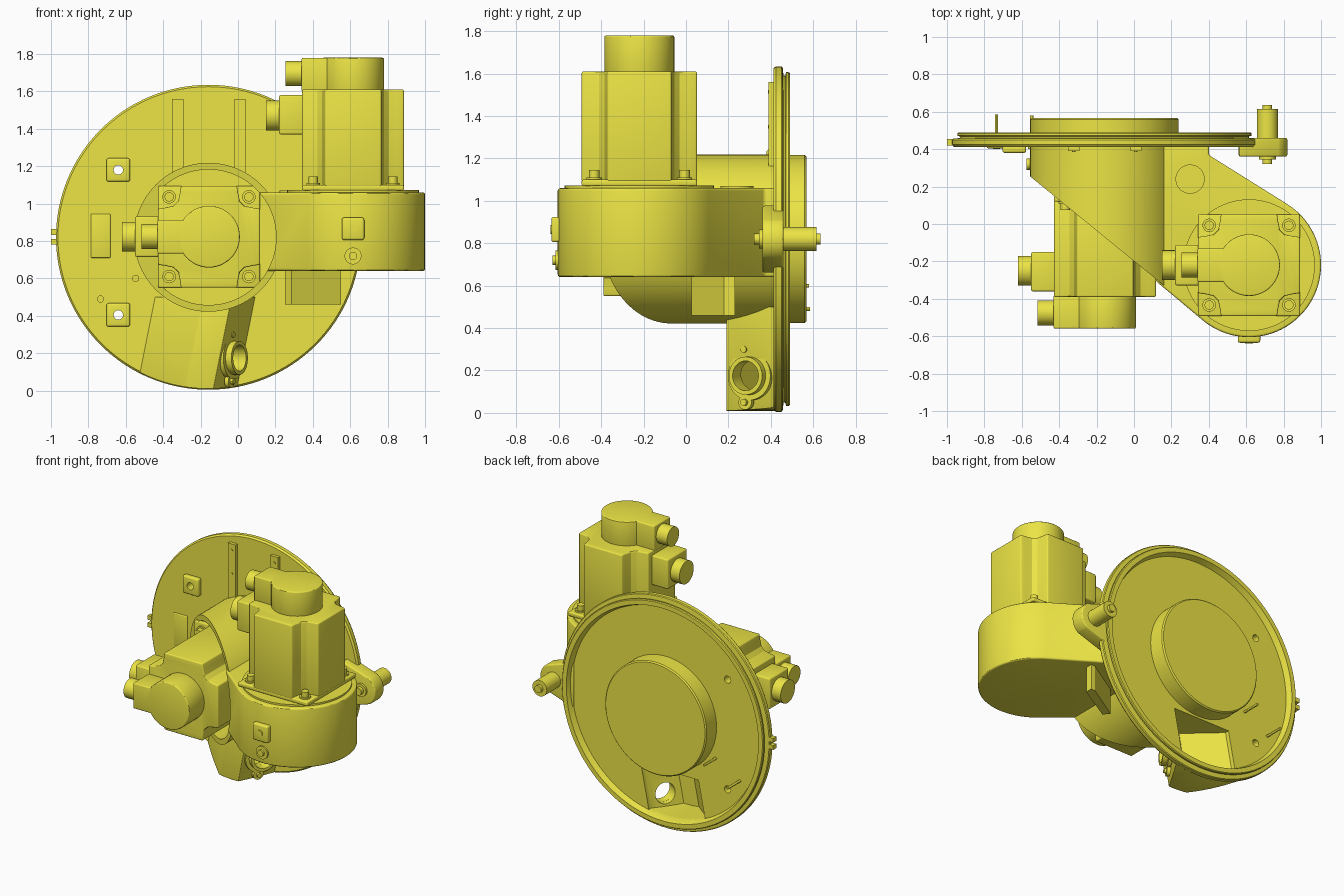
import bpy, bmesh
from math import sin, cos, radians, pi
from mathutils import Vector, Matrix

if "Cube" in bpy.data.objects:
    bpy.data.objects.remove(bpy.data.objects["Cube"])

mat = bpy.data.materials.new("yellow_paint")
mat.diffuse_color = (0.84, 0.78, 0.06, 1)
mat.use_nodes = True
mat.node_tree.nodes["Principled BSDF"].inputs["Base Color"].default_value = mat.diffuse_color
parts = []


def finish(bm, name, M=None):
    bmesh.ops.remove_doubles(bm, verts=bm.verts, dist=1e-5)
    bmesh.ops.recalc_face_normals(bm, faces=bm.faces)
    if M:
        bm.transform(M)
    me = bpy.data.meshes.new(name)
    bm.to_mesh(me)
    bm.free()
    ob = bpy.data.objects.new(name, me)
    bpy.context.collection.objects.link(ob)
    me.materials.append(mat)
    parts.append(ob)
    return ob


def loft(name, rings, M=None):
    bm = bmesh.new()
    vs = [[bm.verts.new(p) for p in r] for r in rings]
    n = len(vs[0])
    for a, b in zip(vs, vs[1:]):
        for i in range(n):
            bm.faces.new((a[i], a[(i + 1) % n], b[(i + 1) % n], b[i]))
    bm.faces.new(vs[0])
    bm.faces.new(vs[-1])
    return finish(bm, name, M)


def prism(name, pts, a, b, axis='z', M=None):
    put = (lambda p, h: (p[0], p[1], h)) if axis == 'z' else (lambda p, h: (p[0], h, p[1]))
    return loft(name, [[put(p, h) for p in pts] for h in (a, b)], M)


def box(name, x0, x1, y0, y1, z0, z1, M=None, bev=0.0):
    ob = prism(name, [(x0, y0), (x1, y0), (x1, y1), (x0, y1)], z0, z1, M=M)
    return bevel(ob, bev) if bev else ob


def cyl(name, p0, p1, r, M=None, n=48):
    p0, p1 = Vector(p0), Vector(p1)
    bm = bmesh.new()
    bmesh.ops.create_cone(bm, cap_ends=True, segments=n, radius1=r, radius2=r, depth=(p1 - p0).length)
    bm.transform(Matrix.Translation((p0 + p1) / 2) @ (p1 - p0).to_track_quat('Z', 'Y').to_matrix().to_4x4())
    return finish(bm, name, M)


def arc(cx, cy, r, a0, a1, n):
    return [(cx + r * cos(radians(a0 + (a1 - a0) * i / n)),
             cy + r * sin(radians(a0 + (a1 - a0) * i / n))) for i in range(n + 1)]


def bake(ob):
    dg = bpy.context.evaluated_depsgraph_get()
    me = bpy.data.meshes.new_from_object(ob.evaluated_get(dg))
    ob.modifiers.clear()
    ob.data = me
    return ob


def bevel(ob, w):
    m = ob.modifiers.new("bevel", 'BEVEL')
    m.width, m.segments, m.angle_limit = w, 3, radians(40)
    return bake(ob)


def boolean(ob, cutter, op='DIFFERENCE'):
    m = ob.modifiers.new("bool", 'BOOLEAN')
    m.object, m.operation, m.solver = cutter, op, 'EXACT'
    return bake(ob)


def discard(*obs):
    for o in obs:
        parts.remove(o)
        bpy.data.objects.remove(o)


CX, CZ = -0.158, 0.82      # disc centre
DX, DY = 0.615, -0.22      # drum centre

# Round base disc with grooved rim and rear boss, turned about the y axis
prof = [(0, .568), (.388, .568), (.396, .56), (.396, .45), (.735, .45), (.75, .49), (.782, .49), (.787, .484),
        (.787, .472), (.772, .468), (.772, .46), (.81, .456), (.815, .45), (.815, .424), (.805, .412), (0, .412)]
bm = bmesh.new()
vs = [bm.verts.new((r, 0, y)) for r, y in prof]
es = [bm.edges.new(e) for e in zip(vs, vs[1:])]
bmesh.ops.spin(bm, geom=vs + es, cent=(0, 0, 0), axis=(0, 0, 1), angle=2 * pi, steps=128)
disc = finish(bm, "base_disc", Matrix.Translation((CX, 0, CZ)) @ Matrix.Rotation(-pi / 2, 4, 'X'))

# Lower wedge housing, hollow from the back
def wedge(name, sec, z0, z1):
    return loft(name, [[(x + (z - .17) * .2, y, z) for x, y in sec] for z in (z0, z1)])

housing = wedge("cable_housing", [(-.53, .43), (-.25, .19), (-.1, .19), (.035, .43)], -.03, .5)
trim = cyl("trim", (CX, 0, CZ), (CX, .6, CZ), .81, n=128)
boolean(housing, trim, 'INTERSECT')
bevel(housing, .01)
hollow = wedge("hollow", [(-.46, .6), (-.46, .42), (-.24, .22), (-.12, .22), (-.01, .42), (-.01, .6)], 0, .41)
trim2 = cyl("trim2", (CX, 0, CZ), (CX, .7, CZ), .735, n=128)
boolean(hollow, trim2, 'INTERSECT')
boolean(housing, hollow)
boolean(disc, hollow)

# Cable socket on the slanted side of the housing
c, n = Vector((-.035, .305, .175)), Vector((.87, -.49, 0))
bore = cyl("bore", c - n * .15, c + n * .15, .07)
flange = cyl("socket_flange", c - n * .01, c + n * .015, .115)
ring = cyl("socket_ring", c, c + n * .05, .09)
for o in (housing, flange, ring):
    boolean(o, bore)
for s in (-1, 1):
    p = c + Vector((-.012, -.02, s * .125))
    cyl("socket_lug", p - n * .01, p + n * .014, .035, n=24)
    cyl("socket_screw", p, p + n * .03, .016, n=12)
discard(trim, trim2, hollow, bore)

# Hollow tube behind the first motor, sliced diagonally
tube = cyl("motor_tube", (CX, -.7, CZ), (CX, .43, CZ), .398, n=96)
slicer = prism("slicer", [(-1.0, .617), (.8, -.851), (.8, -2), (-1, -2)], -.5, 2)
boolean(tube, slicer)
pocket = cyl("pocket", (CX, -1, CZ), (CX, .15, CZ), .362, n=96)
boolean(tube, pocket)

# Side arm ending in the round drum
arm = prism("side_arm", arc(DX, DY, .385, -129.2, 58, 48) + [(.4, .369), (.4, .43), (-.35, .43), (-.45, .169)], .64, 1.06)
bevel(arm, .012)
boolean(arm, pocket)
discard(slicer, pocket)
cyl("drum_seat", (DX, DY, 1.05), (DX, DY, 1.072), .352, n=64)
cyl("arm_plug", (.3, .24, 1.05), (.3, .24, 1.07), .078)
box("drum_pad", .555, .675, -.635, -.57, .805, .925, bev=.012)
cyl("drum_pad_screw", (DX, -.64, .865), (DX, -.6, .865), .022, n=16)
cyl("drum_port", (DX, -.615, .72), (DX, -.57, .72), .045, n=32)
cyl("drum_port_core", (DX, -.63, .72), (DX, -.57, .72), .022, n=16)

# Angled plate under the arm
prism("under_plate", [(.25, .065), (.285, .025), (.55, .18), (.55, .23), (.52, .23)], .46, .66)

# Two identical motors with caps and side connectors
def motor(tag, M):
    f = .272
    box(tag + "_flange", -f, f, -f, f, 0, .03, M, .008)
    corner = [(f, .15), (.235, .155), (.19, .165), (.165, .19), (.155, .235), (.15, f)]
    pts = []
    for k in range(4):
        a = k * pi / 2
        pts += [(x * cos(a) - y * sin(a), x * sin(a) + y * cos(a)) for x, y in corner]
    bevel(prism(tag + "_body", pts, .02, .54, M=M), .008)
    bevel(cyl(tag + "_cap", (0, 0, .53), (0, 0, .71), .165, M), .008)
    box(tag + "_cap_arm", -.275, 0, -.09, .09, .53, .709, M, .008)
    cyl(tag + "_cap_plug", (-.36, 0, .625), (-.26, 0, .625), .067, M)
    box(tag + "_connector", -.395, -.25, -.108, .108, .3, .51, M, .01)
    cyl(tag + "_connector_plug", (-.465, 0, .4), (-.38, 0, .4), .08, M)
    for sx in (-1, 1):
        for sy in (-1, 1):
            p = (sx * .213, sy * .213)
            cyl(tag + "_washer", (*p, .02), (*p, .04), .036, M, 24)
            cyl(tag + "_bolt", (*p, .02), (*p, .075), .025, M, 16)


motor("upright_motor", Matrix.Translation((DX, DY, 1.07)))
motor("front_motor", Matrix.Translation((CX + .003, .15, CZ + .003)) @ Matrix.Rotation(pi / 2, 4, 'X'))

# Ear with stop pin on the right edge
bevel(prism("pin_ear", [(.56, .66), (.62, .68)] + arc(.71, CZ, .11, -55, 55, 20) + [(.62, .96), (.56, .98)],
            .36, .46, 'y'), .01)
for r, y0, y1 in ((.026, .32, .635), (.056, .45, .615), (.045, .345, .4)):
    cyl("stop_pin", (.713, y0, CZ), (.713, y1, CZ), r, n=32)

# Small nubs on the left edge
for z in (.797, .848):
    box("edge_nub", -1.0, -.95, .42, .455, z - .015, z + .015)

# Strips, pads, plain plate and pins on the disc face
for x in (-.322, .01):
    box("mount_strip", x - .03, x + .03, .39, .42, 1.15, 1.56)
    for z in (1.35, 1.515):
        cyl("strip_screw", (x, .386, z), (x, .4, z), .009, n=12)
for z in (1.18, .405):
    pad = box("mount_pad", -.703, -.577, .38, .42, z - .063, z + .063, bev=.012)
    hole = cyl("hole", (-.64, .3, z), (-.64, .6, z), .025, n=24)
    boolean(pad, hole)
    boolean(disc, hole)
    discard(hole)
box("blank_plate", -.787, -.682, .405, .42, .71, .945, bev=.006)
for x, z, y in ((-.735, .49, .585), (-.547, .6, .58)):
    cyl("guide_pin", (x, .4, z), (x, y, z), .009, n=12)
    cyl("guide_pin_head", (x, .4, z), (x, .42, z), .019, n=16)
cyl("tube_side_bolt", (-.575, .32, CZ), (-.5, .32, CZ), .03, n=20)

# Smooth shading with sharp edges kept
bpy.ops.object.select_all(action='DESELECT')
for o in parts:
    o.select_set(True)
bpy.context.view_layer.objects.active = parts[0]
bpy.ops.object.shade_smooth_by_angle(angle=radians(30))
